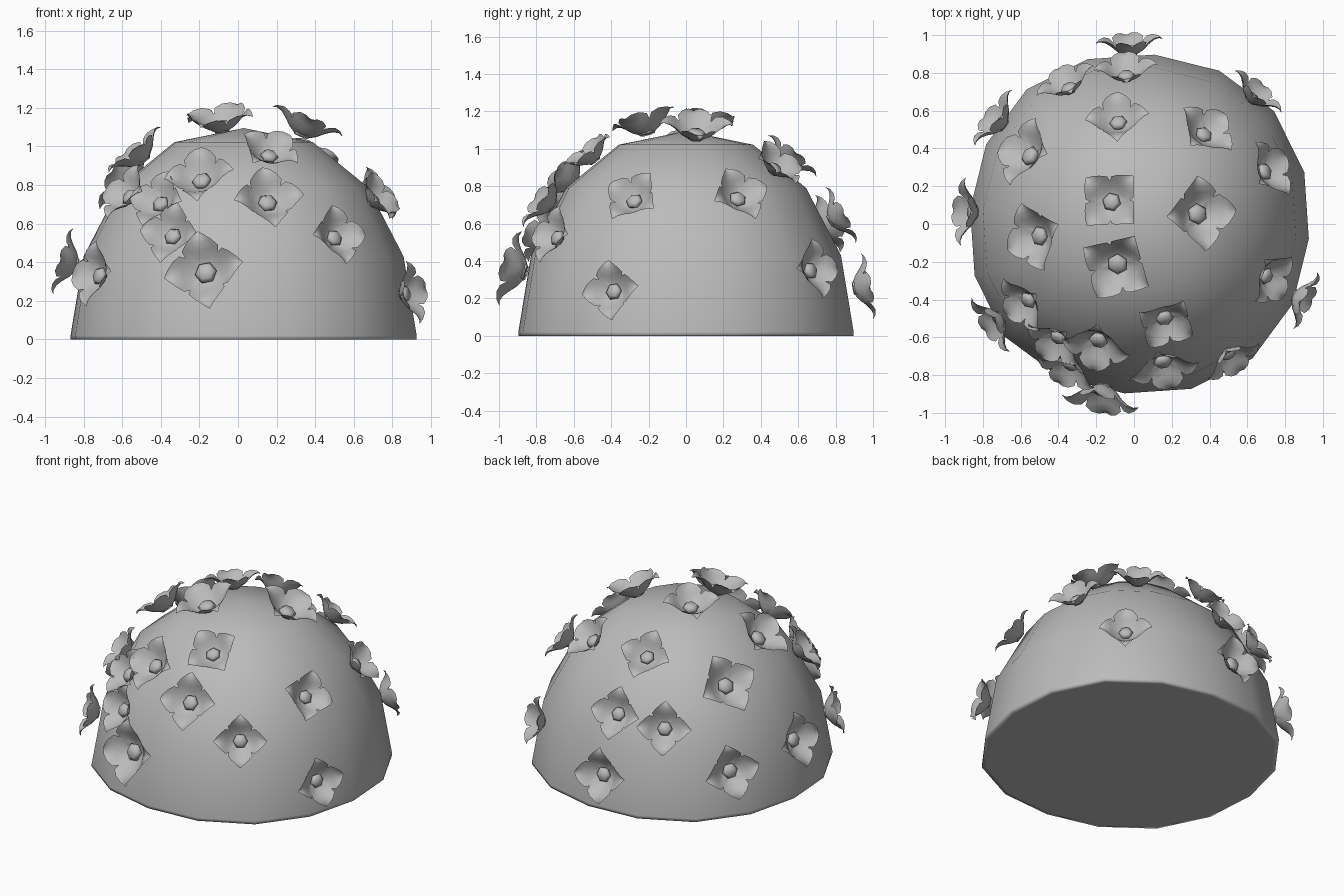
import bpy, bmesh, math
from mathutils import Vector, Matrix

cube = bpy.data.objects.get("Cube")
if cube:
    bpy.data.objects.remove(cube, do_unlink=True)

RADIUS, HEIGHT, CENTRE = 0.9, 1.095, Vector((0.029, 0, 0))
PHASE = math.radians(5)

grey = bpy.data.materials.new("plain grey")
grey.use_nodes = True
grey.diffuse_color = (0.5, 0.5, 0.5, 1)
grey.node_tree.nodes["Principled BSDF"].inputs["Base Color"].default_value = (0.5, 0.5, 0.5, 1)


def finish(bm, name):
    """Turn a bmesh into a smooth shaded object."""
    mesh = bpy.data.meshes.new(name)
    for f in bm.faces:
        f.smooth = True
    bm.to_mesh(mesh)
    bm.free()
    mesh.materials.append(grey)
    obj = bpy.data.objects.new(name, mesh)
    bpy.context.collection.objects.link(obj)
    return obj


def squareness(angle):
    """The dome bulges slightly towards its four diagonals."""
    return 1 + 0.033 * math.sin(2 * (angle + PHASE)) ** 2


# Dome: half a slightly squared ellipsoid with a soft lower rim and a closed base
def build_dome(sides=16):
    bm = bmesh.new()
    profile = [(0.97 * RADIUS, 0), (RADIUS, 0), (RADIUS, 0.02),
               (0.832, 0.43), (0.645, 0.79), (0.36, 1.022)]
    rings = []
    for r, z in profile:
        ring = []
        for i in range(sides):
            a = math.tau * i / sides - PHASE
            reach = r * squareness(a)
            ring.append(bm.verts.new(CENTRE + Vector((reach * math.cos(a), reach * math.sin(a), z))))
        rings.append(ring)
    for low, high in zip(rings, rings[1:]):
        for i in range(sides):
            j = (i + 1) % sides
            bm.faces.new((low[i], low[j], high[j], high[i]))
    apex = bm.verts.new(CENTRE + Vector((0, 0, HEIGHT)))
    for i in range(sides):
        bm.faces.new((rings[-1][i], rings[-1][(i + 1) % sides], apex))
    bm.faces.new(rings[0][::-1])
    return finish(bm, "dome")


# Flower of unit radius: four cupped pointed petals round a six-sided bud
PETAL = [(0.05, 0.06, 0.0), (0.2, 0.22, 0.03), (0.38, 0.41, 0.14), (0.55, 0.46, 0.3),
         (0.72, 0.32, 0.42), (0.88, 0.15, 0.46), (1.0, 0.01, 0.42)]  # reach, half width, rise


def build_flower():
    bm = bmesh.new()
    steps = 6
    for p in range(4):
        turn = Matrix.Rotation(p * math.pi / 2, 3, 'Z')
        rows = []
        for reach, width, rise in PETAL:
            row = []
            for k in range(steps + 1):
                v = 2 * k / steps - 1
                lift = 0.35 * width * v * v
                row.append(bm.verts.new(turn @ Vector((reach, width * v, rise + lift))))
            rows.append(row)
        for a, b in zip(rows, rows[1:]):
            for k in range(steps):
                bm.faces.new((a[k], b[k], b[k + 1], a[k + 1]))
    # Bud
    rings = []
    for r, z in [(0.2, 0.0), (0.28, 0.14), (0.19, 0.25)]:
        rings.append([bm.verts.new((r * math.cos(i * math.pi / 3), r * math.sin(i * math.pi / 3), z))
                      for i in range(6)])
    for low, high in zip(rings, rings[1:]):
        for i in range(6):
            j = (i + 1) % 6
            bm.faces.new((low[i], low[j], high[j], high[i]))
    bm.faces.new(rings[-1])
    return finish(bm, "flower")


def place(obj, x, y, z, size, spin):
    """Seat a flower just off the dome, facing along the surface normal."""
    d = Vector(((x - CENTRE.x) / RADIUS, y / RADIUS, z / HEIGHT)).normalized()
    n = Vector((d.x / RADIUS, d.y / RADIUS, d.z / HEIGHT)).normalized()
    spot = CENTRE + Vector((d.x * RADIUS, d.y * RADIUS, d.z * HEIGHT)) + 0.018 * n
    side = Vector((0, 0, 1)).cross(n).normalized()
    frame = Matrix((side, n.cross(side), n)).transposed()
    frame = frame @ Matrix.Rotation(math.radians(spin), 3, 'Z')
    obj.matrix_world = Matrix.Translation(spot) @ frame.to_4x4() @ Matrix.Scale(size, 4)


# x, y, z, size, spin in degrees
FLOWERS = [
    (-.02, .88, .25, .18, 5), (-.04, .77, .62, .17, 0), (-.34, .71, .58, .17, 0),
    (-.08, .52, .91, .17, -8), (.36, .46, .88, .17, -8), (.7, .28, .75, .17, 16),
    (.32, .05, 1.04, .2, -4), (-.11, .11, 1.07, .18, -5), (-.08, -.2, 1.06, .2, -2),
    (-.47, -.06, .9, .19, 15), (-.55, .36, .8, .195, 17), (-.82, .06, .38, .18, 0),
    (-.57, -.41, .76, .17, 0), (.16, -.49, .95, .17, 45), (-.19, -.62, .84, .185, 10),
    (-.4, -.6, .71, .17, -5), (-.33, -.73, .53, .17, -5), (-.155, -.83, .33, .21, 12),
    (.15, -.71, .7, .185, 5), (.48, -.66, .51, .165, 0), (.71, -.28, .74, .165, 62),
    (.83, -.37, .23, .165, 8), (.62, .66, .35, .165, 0), (-.7, .53, .32, .18, 10),
    (-.71, -.5, .33, .175, 5),
]

build_dome()
first = build_flower()
for i, spec in enumerate(FLOWERS):
    if i == 0:
        flower = first
    else:
        flower = first.copy()
        bpy.context.collection.objects.link(flower)
    flower.name = f"flower_{i + 1}"
    place(flower, *spec)
